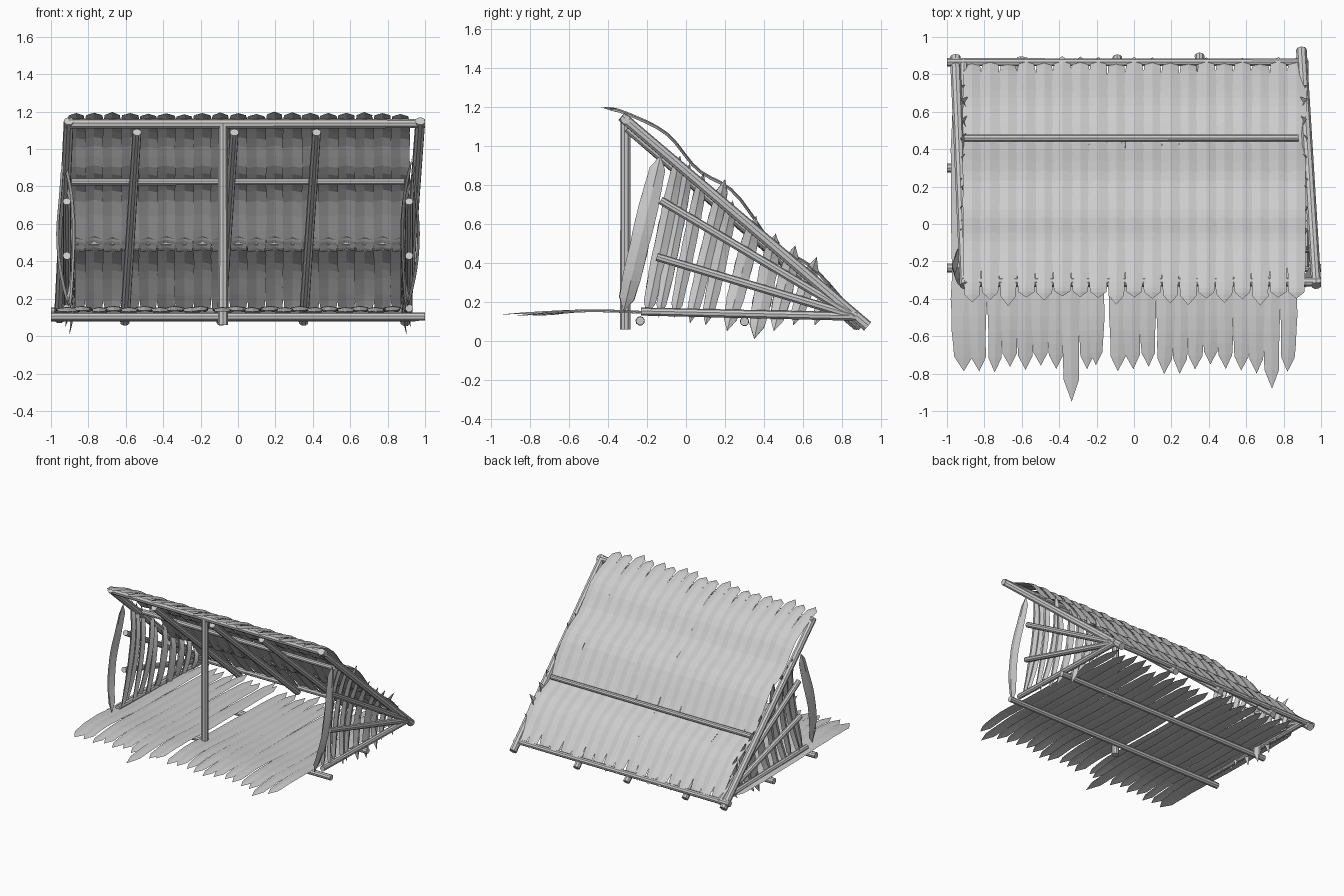
import bpy, bmesh, random
from mathutils import Vector

if "Cube" in bpy.data.objects:
    bpy.data.objects.remove(bpy.data.objects["Cube"])

random.seed(7)


def make_object(name, bm):
    me = bpy.data.meshes.new(name)
    bm.to_mesh(me)
    bm.free()
    ob = bpy.data.objects.new(name, me)
    bpy.context.collection.objects.link(ob)
    return ob


def pole(name, a, b, r=0.025, r2=None, sides=9):
    """Slightly tapered straight branch between two points."""
    a, b = Vector(a), Vector(b)
    bm = bmesh.new()
    bmesh.ops.create_cone(bm, cap_ends=True, segments=sides, radius1=r,
                          radius2=r2 or r * 0.92, depth=(b - a).length)
    ob = make_object(name, bm)
    ob.location = (a + b) / 2
    ob.rotation_mode = 'QUATERNION'
    ob.rotation_quaternion = (b - a).to_track_quat('Z', 'Y')
    return ob


def spline(pts, t):
    """Catmull-Rom position along the points, t from 0 to 1."""
    n = len(pts) - 1
    i = min(int(t * n), n - 1)
    f = t * n - i
    p1, p2 = pts[i], pts[i + 1]
    p0 = pts[i - 1] if i > 0 else p1 * 2 - p2
    p3 = pts[i + 2] if i + 2 <= n else p2 * 2 - p1
    return 0.5 * (2 * p1 + (p2 - p0) * f + (2 * p0 - 5 * p1 + 4 * p2 - p3) * f * f
                  + (3 * p1 - p0 - 3 * p2 + p3) * f ** 3)


def leaf(bm, pts, width, up, tip0=0.1, tip1=0.1, ridge=0.012, steps=14):
    """Long creased leaf, pointed at both ends, added to bm."""
    pts = [Vector(p) for p in pts]
    up = Vector(up)
    length = sum((q - p).length for p, q in zip(pts, pts[1:]))
    a, b = tip0 / length, 1 - tip1 / length
    ts = [0] + [a + (b - a) * i / steps for i in range(steps + 1)] + [1]
    rows = []
    for t in ts:
        p = spline(pts, t)
        d = spline(pts, min(1, t + 0.02)) - spline(pts, max(0, t - 0.02))
        side = d.cross(up).normalized()
        nrm = side.cross(d).normalized()
        if t in (0, 1):
            rows.append([bm.verts.new(p)])
            continue
        # widest in the middle, a little ragged
        w = width / 2 * (0.8 + 0.2 * min(1, 5 * min(t - a, b - t))) * random.uniform(0.95, 1.04)
        rows.append([bm.verts.new(p - side * w - nrm * ridge / 2),
                     bm.verts.new(p + nrm * ridge / 2),
                     bm.verts.new(p + side * w - nrm * ridge / 2)])
    for r, q in zip(rows, rows[1:]):
        for k in (0, 1):
            if len(r) == 1:
                bm.faces.new((r[0], q[k + 1], q[k]))
            elif len(q) == 1:
                bm.faces.new((r[k], r[k + 1], q[0]))
            else:
                bm.faces.new((r[k], r[k + 1], q[k + 1], q[k]))


R = random.uniform

# Main frame
pole("ridge_pole", (-0.92, -0.31, 1.135), (1.0, -0.31, 1.135), 0.027)
pole("front_post", (-0.08, -0.31, 0.06), (-0.08, -0.31, 1.14), 0.028)
pole("right_rafter", (0.895, 0.93, 0.075), (0.975, -0.33, 1.15), 0.029)
pole("left_rafter", (-0.955, 0.89, 0.09), (-0.905, -0.33, 1.15), 0.029)
for n, x0, x1, y in (("left", -0.605, -0.54, 0.88), ("middle", -0.09, -0.02, 0.89),
                     ("right", 0.35, 0.42, 0.9)):
    pole(n + "_inner_rafter", (x0, y, 0.075), (x1, -0.3, 1.09), 0.026)

# Cross poles of the roof and of the floor
pole("upper_purlin", (-0.89, 0.06, 0.825), (0.89, 0.06, 0.825), 0.02)
pole("lower_purlin", (-0.91, 0.46, 0.5), (0.88, 0.46, 0.5), 0.02)
pole("back_purlin", (-1.0, 0.865, 0.13), (0.9, 0.865, 0.13), 0.022)
pole("front_floor_pole", (-1.0, -0.235, 0.103), (1.0, -0.235, 0.103), 0.024)
pole("middle_floor_pole", (-1.0, 0.3, 0.1), (0.95, 0.3, 0.1), 0.024)

# Fanned poles of both side walls
for s, n in ((1, "right"), (-1, "left")):
    for k, (y, z) in enumerate(((-0.13, 0.72), (-0.15, 0.43), (-0.23, 0.15))):
        pole(f"{n}_wall_pole_{k + 1}", (s * 0.91, 0.87, 0.125), (s * 0.915, y, z), 0.023)

# Roof leaves, woven over the ridge and under the lower purlin
upper, lower = bmesh.new(), bmesh.new()
for i in range(19):
    x = -0.865 + 0.0963 * i
    o = 0.006 * (i % 2)
    e = R(-0.03, 0.03)
    path = ((-0.41 + e, 1.19 - e * 0.3), (-0.31, 1.165), (-0.1, 1.06), (0.06, 0.875),
            (0.25, 0.755), (0.44, 0.49), (0.49, 0.45))
    leaf(upper, [(x, y, z + o) for y, z in path], R(0.1, 0.108), (0, 0.6, 0.8), 0.09, 0.05, steps=20)
    path = ((0.41, 0.53), (0.46, 0.475), (0.64, 0.38), (0.8, 0.21), (0.885 + e / 2, 0.11))
    leaf(lower, [(x, y, z + o) for y, z in path], R(0.1, 0.108), (0, 0.6, 0.8), 0.04, 0.05)
make_object("upper_roof_leaves", upper)
make_object("lower_roof_leaves", lower)

# Floor leaves with ragged tips reaching out of the front
floor = bmesh.new()
for i in range(22):
    x = -0.91 + 0.0824 * i
    if abs(x + 0.17) < 0.03:
        x -= 0.035
    tip = -0.81 + R(0, 0.06)
    w = R(0.085, 0.1)
    if i == 0:
        w = 0.13
    if i == 7:
        tip, w = -0.95, 0.1
    if i == 20:
        tip = -0.88
    o = 0.006 * (i % 2)
    leaf(floor, [(x, tip, 0.13 + o), (x + R(-.01, .01), -0.5, 0.152 + o), (x, -0.1, 0.14 + o),
                 (x + R(-.01, .01), 0.4, 0.135 + o), (x, R(0.74, 0.84), 0.125 + o)],
         w, (0, 0, 1), 0.11, 0.1, 0.008)
make_object("floor_leaves", floor)

# Side wall leaves: bottom y, z, top y, z, width
wall = ((-0.32, 0.15, -0.13, 0.95, 0.1), (-0.2, 0.13, -0.03, 0.95, 0.075),
        (-0.14, 0.12, 0.02, 0.91, 0.065), (-0.06, 0.12, 0.09, 0.86, 0.07),
        (0.02, 0.09, 0.2, 0.83, 0.075), (0.1, 0.08, 0.24, 0.72, 0.075),
        (0.21, 0.05, 0.36, 0.64, 0.09), (0.35, 0.01, 0.46, 0.55, 0.095),
        (0.45, 0.05, 0.56, 0.49, 0.09), (0.55, 0.08, 0.67, 0.43, 0.08),
        (0.66, 0.08, 0.74, 0.3, 0.07))
for s, n in ((1, "right"), (-1, "left")):
    bm = bmesh.new()
    for i, (y0, z0, y1, z1, w) in enumerate(wall):
        xs = (0.905, 0.95, 0.965, 0.95, 0.935) if i == 0 else (
            (0.9, 0.885, 0.88, 0.89, 0.93) if i % 2 else (0.925, 0.89, 0.875, 0.885, 0.925))
        leaf(bm, [(s * x, y0 + (y1 - y0) * k / 4, z0 + (z1 - z0) * k / 4)
                  for k, x in enumerate(xs)], w, (s, 0, 0), 0.07, 0.07, 0.014)
    make_object(n + "_wall_leaves", bm)
